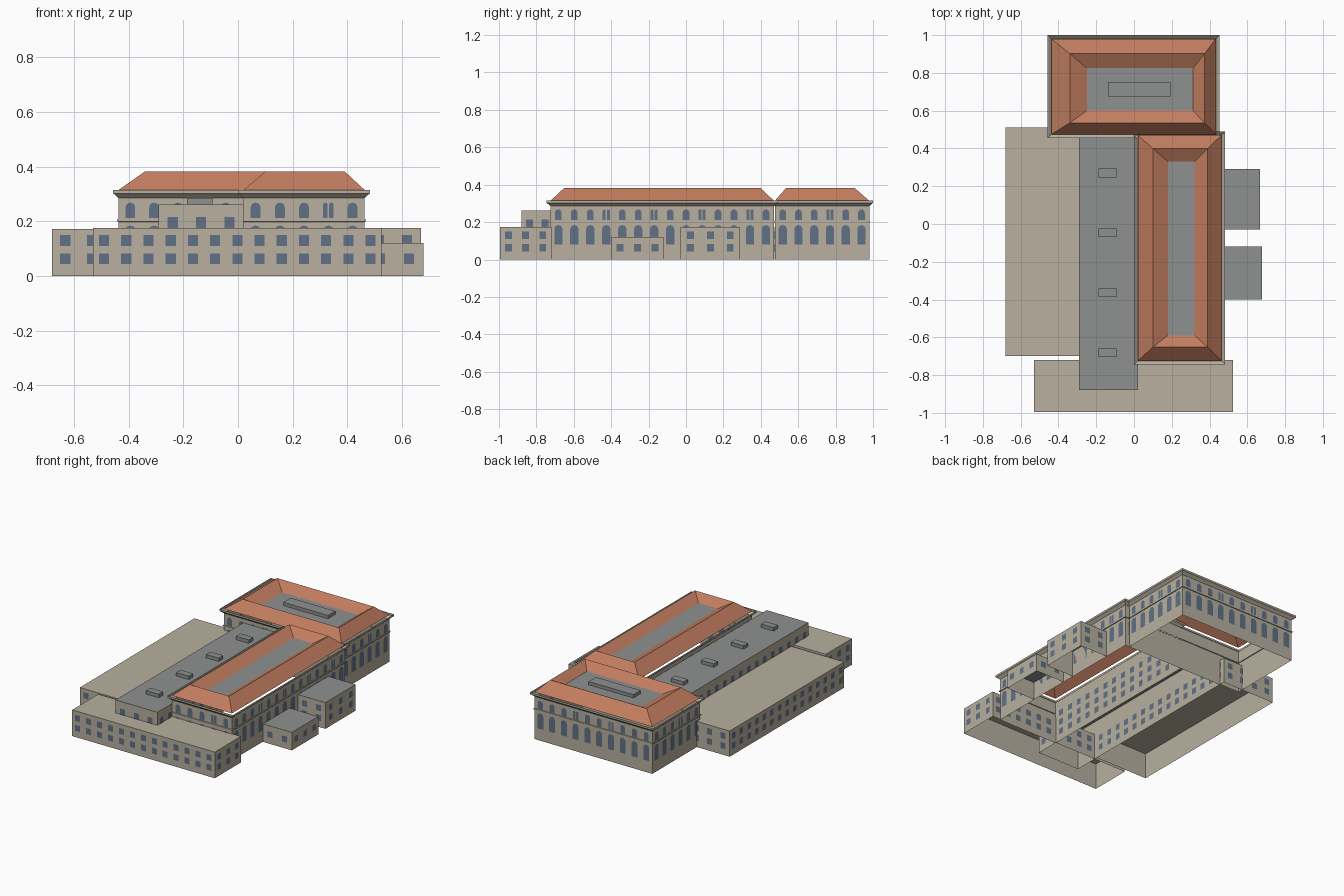
import bpy
import math
from mathutils import Vector

if "Cube" in bpy.data.objects:
    bpy.data.objects.remove(bpy.data.objects["Cube"], do_unlink=True)


def material(name, rgb):
    m = bpy.data.materials.new(name)
    m.use_nodes = True
    color = (*rgb, 1)
    m.diffuse_color = color
    bsdf = next(n for n in m.node_tree.nodes if n.type == "BSDF_PRINCIPLED")
    bsdf.inputs["Base Color"].default_value = color
    return m


STONE = material("beige stone", (0.48, 0.435, 0.35))
TILE = material("terracotta tile", (0.54, 0.205, 0.115))
DECK = material("grey roofing", (0.27, 0.285, 0.275))
GLASS = material("blue glass", (0.12, 0.165, 0.24))


def mesh_object(name, verts, faces, mats, indices=None):
    me = bpy.data.meshes.new(name)
    me.from_pydata(verts, [], faces)
    for m in mats:
        me.materials.append(m)
    if indices:
        for poly, i in zip(me.polygons, indices):
            poly.material_index = i
    ob = bpy.data.objects.new(name, me)
    bpy.context.collection.objects.link(ob)
    return ob


def loft(name, rect, rings, side, top=None):
    """Stack rectangular rings of (left, right, front, back margins, z)."""
    x0, x1, y0, y1 = rect
    verts, faces, idx = [], [], []
    for l, r, f, b, z in rings:
        verts += [(x0 - l, y0 - f, z), (x1 + r, y0 - f, z),
                  (x1 + r, y1 + b, z), (x0 - l, y1 + b, z)]
    for k in range(len(rings) - 1):
        for i in range(4):
            j = (i + 1) % 4
            a = 4 * k
            faces.append((a + i, a + j, a + 4 + j, a + 4 + i))
            idx.append(0)
    if top:
        a = len(verts) - 4
        faces.append((a, a + 1, a + 2, a + 3))
        idx.append(1)
    return mesh_object(name, verts, faces, [side, top or side], idx)


def box(name, rect, z0, z1, side, top):
    return loft(name, rect, [(0, 0, 0, 0, z0), (0, 0, 0, 0, z1)], side, top)


def wall_sides(rect):
    """Yield start corner, direction, outward normal and length of each wall."""
    x0, x1, y0, y1 = rect
    c = [Vector(p) for p in ((x0, y0, 0), (x1, y0, 0), (x1, y1, 0), (x0, y1, 0))]
    for i in range(4):
        d = c[(i + 1) % 4] - c[i]
        u = d.normalized()
        yield c[i], u, Vector((u.y, -u.x, 0)), d.length


def outline(w, z0, z1, arched):
    if not arched:
        return [(-w / 2, z0), (w / 2, z0), (w / 2, z1), (-w / 2, z1)]
    r = w / 2
    arc = [(r * math.cos(math.pi * k / 8), z1 - r + r * math.sin(math.pi * k / 8))
           for k in range(9)]
    return [(-r, z0), (r, z0)] + arc


def windows(name, rect, bays):
    """Place thin glass panes; bays(n, i) gives (offset, width, z0, z1, arched)."""
    verts, faces = [], []
    for start, u, normal, length in wall_sides(rect):
        n = int(length / 0.08)
        for i in range(n):
            for off, w, z0, z1, arched in bays(n, i):
                mid = start + u * (length * (i + 0.5) / n + off) + normal * 0.002
                pts = [mid + u * s + Vector((0, 0, z))
                       for s, z in outline(w, z0, z1, arched)]
                faces.append(tuple(range(len(verts), len(verts) + len(pts))))
                verts += pts
    mesh_object(name, verts, faces, [GLASS])


# Plain flat-roofed blocks with rows of square windows
def block(name, rect, height, rows, top):
    box(name, rect, 0, height, STONE, top)
    windows(name + "_windows", rect, lambda n, i: [
        (0, 0.037, 0.043 + 0.066 * r, 0.083 + 0.066 * r, False)
        for r in range(rows)])


block("west_block", (-0.68, -0.29, -0.70, 0.51), 0.172, 2, STONE)
block("front_block", (-0.53, 0.525, -0.995, -0.72), 0.175, 2, STONE)
block("central_hall", (-0.29, 0.02, -0.88, 0.47), 0.262, 3, DECK)
block("large_side_annex", (0.465, 0.668, -0.03, 0.29), 0.175, 2, DECK)
block("small_side_annex", (0.465, 0.678, -0.40, -0.12), 0.12, 1, DECK)

# Skylights along the hall roof
for k in range(4):
    y = 0.27 - 0.317 * k
    box(f"hall_skylight_{k + 1}", (-0.187, -0.093, y - 0.023, y + 0.023),
        0.262, 0.285, DECK, DECK)


# Main wings: walls with string course, flared cornice and sunken hip roof
def bay(n, i):
    panes = [(0, 0.044, 0.08, 0.184, True)]
    if i % 3 == 0 and 0 < i < n - 1:
        panes += [(s * 0.011, 0.016, 0.212, 0.268, True) for s in (-1, 1)]
    else:
        panes.append((0, 0.036, 0.212, 0.268, True))
    return panes


def wing(name, rect, ridge, deck):
    profile = [(0, 0), (0, 0.198), (0.005, 0.199), (0.005, 0.206), (0, 0.207),
               (0, 0.285), (0.014, 0.298), (0.02, 0.302), (0.02, 0.315)]
    loft(name + "_walls", rect, [(m, m, m, m, z) for m, z in profile], STONE)
    windows(name + "_windows", rect, bay)

    def ring(r, z):
        return (rect[0] - r[0], r[1] - rect[1], rect[2] - r[2], r[3] - rect[3], z)
    loft(name + "_roof", rect,
         [ring(rect, 0.314), ring(ridge, 0.382), ring(deck, 0.34)], TILE, DECK)


wing("east_wing", (0.02, 0.463, -0.725, 0.47),
     (0.10, 0.39, -0.652, 0.40), (0.18, 0.32, -0.59, 0.33))
wing("rear_wing", (-0.437, 0.433, 0.475, 0.98),
     (-0.34, 0.373, 0.535, 0.902), (-0.25, 0.313, 0.60, 0.825))

# Long skylight on the rear roof deck
box("rear_skylight", (-0.137, 0.193, 0.675, 0.752), 0.34, 0.362, DECK, DECK)
